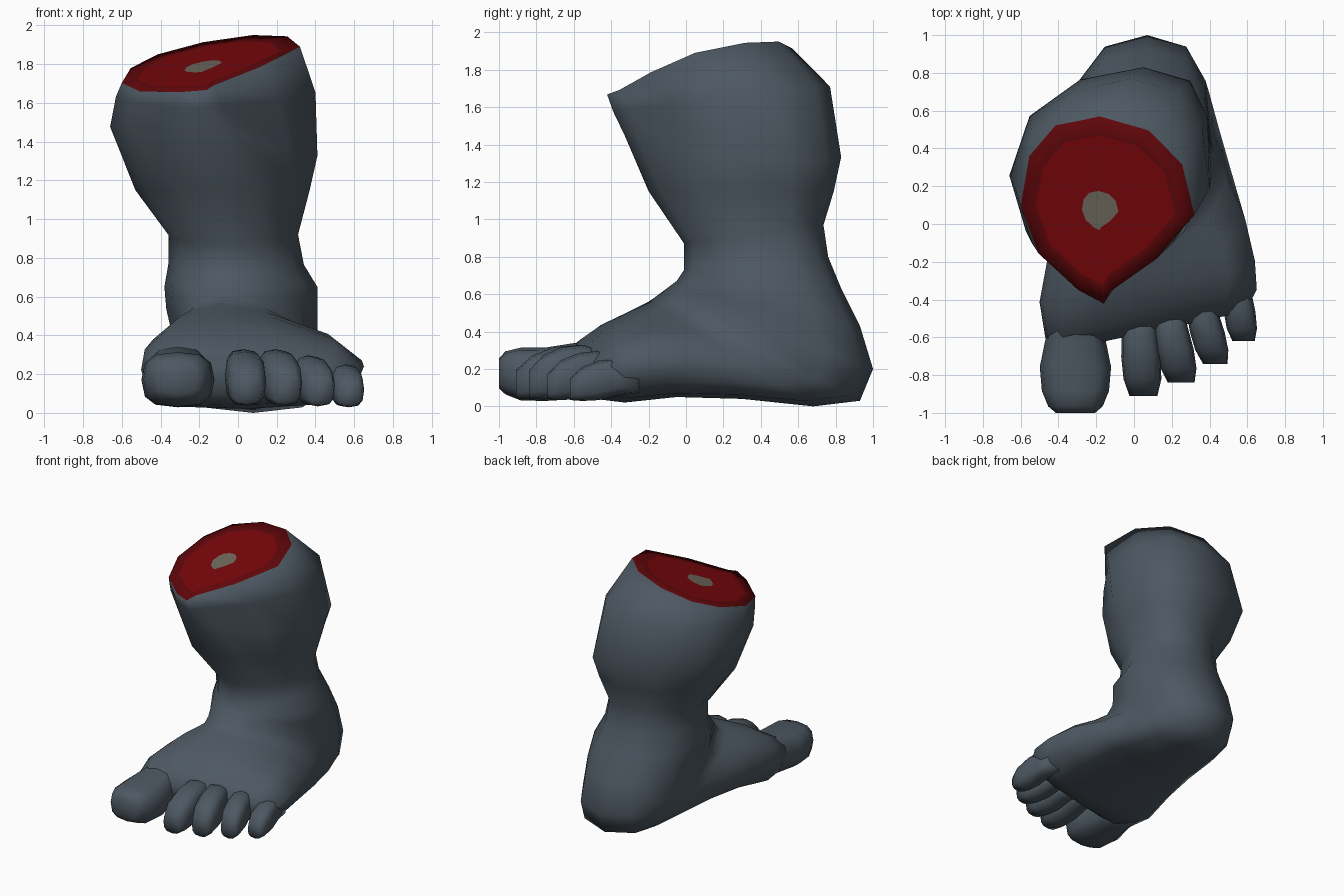
import bpy, bmesh, math
from mathutils import Vector

if "Cube" in bpy.data.objects:
    bpy.data.objects.remove(bpy.data.objects["Cube"])


def material(name, rgb):
    m = bpy.data.materials.new(name)
    m.diffuse_color = (*rgb, 1)
    m.use_nodes = True
    m.node_tree.nodes["Principled BSDF"].inputs["Base Color"].default_value = m.diffuse_color
    return m


SKIN = material("slate skin", (0.075, 0.098, 0.122))
FLESH = material("red flesh", (0.19, 0.002, 0.003))
RIM = material("dark red rim", (0.115, 0.002, 0.003))
BONE = material("grey bone", (0.155, 0.14, 0.11))


def power(v, e):
    return math.copysign(abs(v) ** e, v)


def loft(name, rings, mats, start_mats=None):
    """Skin a list of rings; start_mats gives material indices of the first bands."""
    bm = bmesh.new()
    loops = [[bm.verts.new(p) for p in r] for r in rings]
    n = len(loops[0])
    start_mats = start_mats or []
    for i, (a, b) in enumerate(zip(loops, loops[1:])):
        for j in range(n):
            k = (j + 1) % n
            f = bm.faces.new((a[j], a[k], b[k], b[j]))
            f.material_index = start_mats[i + 1] if i + 1 < len(start_mats) else 0
    cap = bm.faces.new(loops[0])
    cap.material_index = start_mats[0] if start_mats else 0
    bm.faces.new(loops[-1])
    bmesh.ops.recalc_face_normals(bm, faces=bm.faces)
    for f in bm.faces:
        f.smooth = True
    me = bpy.data.meshes.new(name)
    bm.to_mesh(me)
    bm.free()
    for m in mats:
        me.materials.append(m)
    ob = bpy.data.objects.new(name, me)
    bpy.context.collection.objects.link(ob)
    return ob


# Leg and foot: sections fanning around the instep, from the cut to the toe roots
# front/top y, z, back/bottom y, z, left x, right x, ridge x, back x, sideways slope
SECTIONS = [
    (-0.43, 1.70, 0.56, 1.95, -0.60, 0.32, -0.16, -0.18, 0.21),
    (-0.39, 1.58, 0.77, 1.71, -0.63, 0.40, -0.16, -0.02, 0.02),
    (-0.33, 1.43, 0.83, 1.34, -0.66, 0.41, -0.14, 0.05, -0.14),
    (-0.20, 1.15, 0.79, 1.15, -0.53, 0.37, -0.10, 0.05, 0),
    (-0.01, 0.87, 0.735, 0.97, -0.36, 0.31, -0.04, 0.03, 0),
    (-0.01, 0.73, 0.76, 0.80, -0.36, 0.34, -0.04, 0.04, 0),
    (-0.05, 0.67, 0.83, 0.63, -0.38, 0.41, -0.05, 0.06, 0),
    (-0.09, 0.64, 0.93, 0.43, -0.37, 0.41, -0.06, 0.07, 0),
    (-0.13, 0.61, 1.00, 0.20, -0.34, 0.41, -0.07, 0.07, 0),
    (-0.17, 0.58, 0.93, 0.03, -0.33, 0.43, -0.08, 0.07, 0),
    (-0.20, 0.56, 0.68, 0.00, -0.35, 0.49, -0.10, 0.08, 0),
    (-0.26, 0.53, 0.30, 0.04, -0.41, 0.59, -0.12, 0.08, 0),
    (-0.34, 0.49, -0.05, 0.05, -0.46, 0.64, -0.15, 0.06, 0),
    (-0.44, 0.44, -0.33, 0.02, -0.50, 0.65, -0.20, 0.04, 0.06),
    (-0.53, 0.36, -0.50, 0.04, -0.47, 0.62, -0.20, 0.04, 0.18),
    (-0.59, 0.28, -0.57, 0.10, -0.42, 0.55, -0.15, 0.04, 0.20),
]
SIDES = 12


def section(ty, tz, by, bz, xl, xr, xt, xb, slope):
    d = Vector((ty - by, tz - bz))
    half, mid = d / 2, Vector((ty + by, tz + bz)) / 2
    d.normalize()
    normal = Vector((d.y, -d.x))
    foot = max(0, d.y)                       # 0 on the leg, 1 on the foot
    shin = min(1, max(0, (tz - 1) / 0.7)) ** 2   # sharp shin near the cut
    cx, w = (xl + xr) / 2, (xr - xl) / 2
    pts = []
    for i in range(SIDES):
        a = math.tau * i / SIDES
        u, s = math.cos(a), math.sin(a)
        ridge = xt if u > 0 else xb
        e = 1 + 0.15 * foot if u > 0 else 0.9 - 0.3 * foot
        ex = e + shin * (3 if s > 0 else 0.7) if u > 0.01 else e
        x = cx + w * power(s, ex) + (ridge - cx) * u * u
        p = mid + half * power(u, 1 if u > 0 else e) + normal * slope * x
        pts.append(Vector((x, p.x, p.y)))
    return pts


body = [section(*row) for row in SECTIONS]
centre = Vector((-0.19, 0.07, 1.785))
# Cut face: bone disc, flesh disc and darker rim
cut = [[centre.lerp(p, f) for p in body[0]] for f in (0.21, 0.8)]
loft("leg_and_foot", cut + body, [SKIN, FLESH, BONE, RIM], [2, 1, 3])


# Toes: rounded-box sections from root to tip
def toe(name, root, tip, width, height, profile):
    rings = []
    for t, fw, low, high in profile:
        c = Vector(root).lerp(Vector(tip), t)
        z0, z1 = low * height, high * height
        ring = []
        for i in range(12):
            a = math.tau * i / 12
            ring.append((c.x + width / 2 * fw * power(math.cos(a), 0.7), c.y,
                         (z0 + z1) / 2 + (z1 - z0) / 2 * power(math.sin(a), 0.7)))
        rings.append(ring)
    loft(name, rings, [SKIN])


# share along the toe, width share, underside, top
BIG = [(0, 0.75, 0.15, 1.1), (0.3, 0.84, 0.12, 1.06), (0.58, 1.02, 0.09, 0.98),
       (0.80, 0.96, 0.1, 0.98), (0.94, 0.78, 0.2, 0.92), (1, 0.56, 0.3, 0.8)]
SMALL = [(0, 0.9, 0.3, 0.9), (0.3, 0.95, 0.25, 1.06), (0.58, 1.05, 0.14, 1.02),
         (0.82, 1.0, 0.12, 0.88), (1, 0.74, 0.14, 0.62)]
toe("big_toe", (-0.31, -0.42), (-0.31, -1.0), 0.37, 0.32, BIG)
toe("second_toe", (0.02, -0.42), (0.05, -0.91), 0.20, 0.31, SMALL)
toe("third_toe", (0.17, -0.42), (0.25, -0.84), 0.19, 0.31, SMALL)
toe("fourth_toe", (0.33, -0.34), (0.43, -0.74), 0.175, 0.28, SMALL)
toe("little_toe", (0.53, -0.25), (0.58, -0.62), 0.16, 0.24, SMALL)
